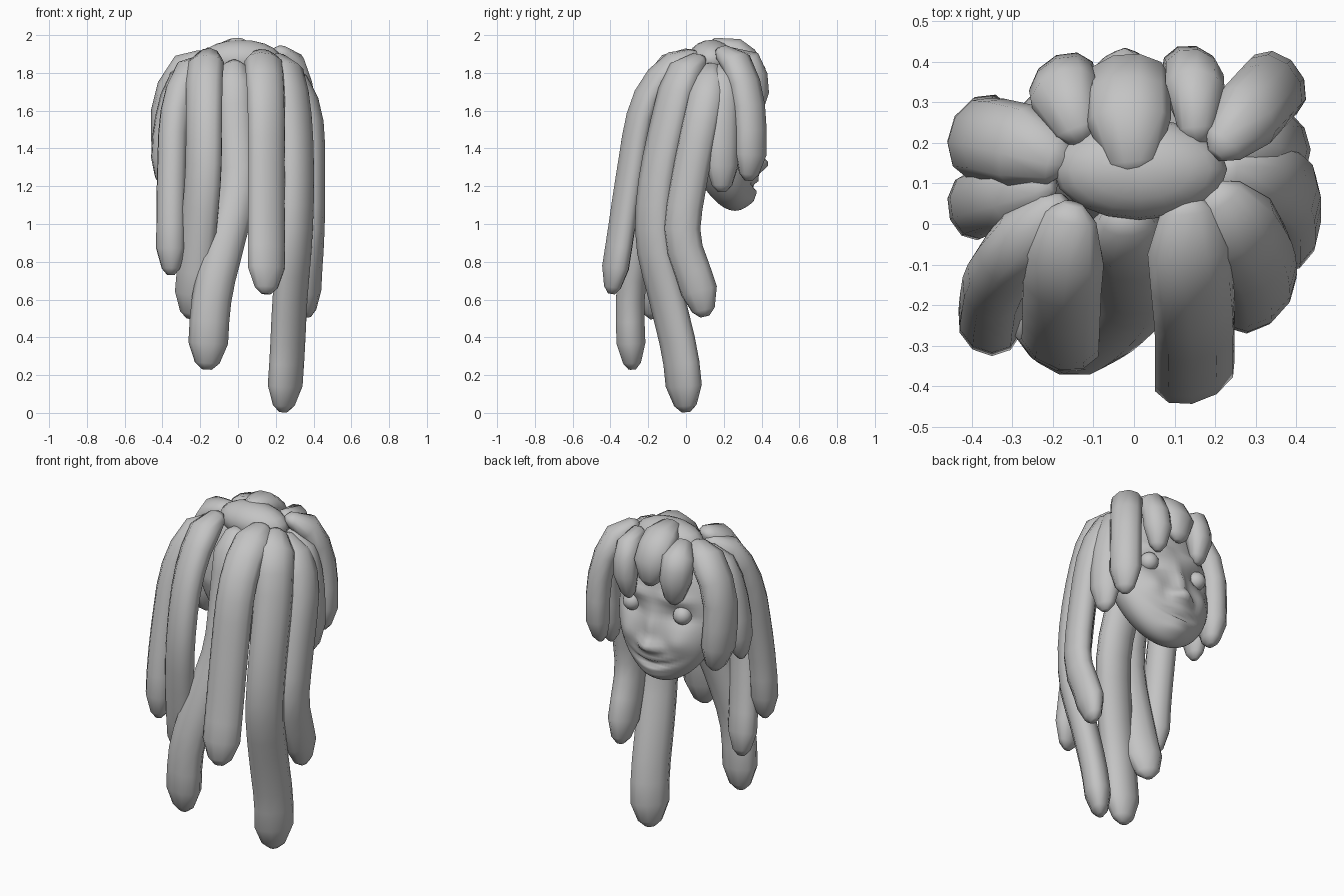
import bpy, bmesh, math
from mathutils import Vector
from mathutils.geometry import interpolate_bezier

if "Cube" in bpy.data.objects:
    bpy.data.objects.remove(bpy.data.objects["Cube"])

grey = bpy.data.materials.new("clay grey")
grey.diffuse_color = (0.55, 0.55, 0.55, 1)
grey.use_nodes = True
grey.node_tree.nodes["Principled BSDF"].inputs["Base Color"].default_value = grey.diffuse_color


def finish(bm, name, angle=60):
    bmesh.ops.recalc_face_normals(bm, faces=bm.faces)
    me = bpy.data.meshes.new(name)
    bm.to_mesh(me)
    bm.free()
    ob = bpy.data.objects.new(name, me)
    bpy.context.collection.objects.link(ob)
    me.materials.append(grey)
    bpy.ops.object.select_all(action='DESELECT')
    ob.select_set(True)
    bpy.context.view_layer.objects.active = ob
    bpy.ops.object.shade_smooth_by_angle(angle=math.radians(angle))
    return ob


def smooth_path(pts):
    """Rounded curve through the points."""
    p = [Vector(q) for q in pts]
    out = []
    for i in range(len(p) - 1):
        a, b = p[i], p[i + 1]
        ta = (b - p[i - 1]) / 6 if i else (b - a) / 3
        tb = (p[i + 2] - a) / 6 if i + 2 < len(p) else (b - a) / 3
        out += interpolate_bezier(a, a + ta, b - tb, b, 9)[:-1]
    return out + [p[-1]]


def lock(name, pts, width, thick, sides=10):
    """Flattened tube with rounded ends, broad side facing outwards."""
    path = smooth_path(pts)
    dist = [0]
    for a, b in zip(path, path[1:]):
        dist.append(dist[-1] + (b - a).length)
    total = dist[-1]

    def at(d):
        for i in range(len(path) - 1):
            if d <= dist[i + 1]:
                f = (d - dist[i]) / (dist[i + 1] - dist[i])
                return path[i].lerp(path[i + 1], f)
        return path[-1]

    mid = path[len(path) // 2]
    side0 = Vector((0, 0, 1)).cross(Vector((mid.x, mid.y - 0.1, 0))).normalized()
    n = max(2, round((total - 0.28) / 0.12))
    stops = [0, 0.035] + [0.14 + (total - 0.28) * i / n for i in range(n + 1)]
    stops += [total - 0.035, total]
    bm = bmesh.new()
    rings = []
    for d in stops:
        t = (at(min(total, d + 0.03)) - at(max(0, d - 0.03))).normalized()
        side = (side0 - t * side0.dot(t)).normalized()
        out = t.cross(side)
        r = min(1, 0.25 + 0.75 * math.sqrt(max(0, min(d, total - d)) / 0.14))
        c = at(d)
        rings.append([bm.verts.new(c + r * (side * width * math.cos(a) + out * thick * math.sin(a)))
                      for a in (2 * math.pi * k / sides for k in range(sides))])
    for a, b in zip(rings, rings[1:]):
        for k in range(sides):
            j = (k + 1) % sides
            bm.faces.new((a[k], a[j], b[j], b[k]))
    bm.faces.new(rings[0])
    bm.faces.new(rings[-1])
    finish(bm, name)


def ball(name, centre, radii, u=16, v=10):
    bm = bmesh.new()
    bmesh.ops.create_uvsphere(bm, u_segments=u, v_segments=v, radius=1)
    for q in bm.verts:
        q.co = Vector([c + r * k for c, r, k in zip(centre, radii, q.co)])
    finish(bm, name)


# Long locks hanging down the back and sides
lock("back_lock_outer_left", [(-.17, .06, 1.86), (-.27, -.04, 1.79), (-.335, -.13, 1.58), (-.35, -.19, 1.3),
                              (-.355, -.235, 1.0), (-.355, -.25, .73)], .084, .078)
lock("back_lock_left", [(-.15, .05, 1.9), (-.175, -.08, 1.83), (-.18, -.22, 1.6), (-.185, -.285, 1.25),
                        (-.22, -.24, .85), (-.25, -.17, .5)], .105, .075)
lock("back_lock_middle", [(-.02, .03, 1.86), (-.02, -.03, 1.75), (-.01, -.09, 1.5), (0, -.17, 1.2),
                          (-.07, -.25, .9), (-.14, -.295, .6), (-.165, -.285, .23)], .105, .08)
lock("back_lock_right", [(.13, .07, 1.9), (.14, -.1, 1.82), (.15, -.23, 1.62), (.15, -.3, 1.25),
                         (.15, -.345, .95), (.15, -.395, .63)], .106, .067)
lock("back_lock_outer_right", [(.19, .09, 1.88), (.26, -.02, 1.79), (.3, -.09, 1.55), (.31, -.16, 1.2),
                               (.3, -.17, .9), (.275, -.1, .6), (.26, -.03, .3), (.24, 0, .005)], .11, .075)
lock("side_lock_right", [(.2, .13, 1.84), (.31, .12, 1.74), (.38, .08, 1.55), (.39, .01, 1.2),
                         (.385, -.02, .93), (.37, .06, .68), (.37, .1, .51)], .1, .07)

# Short locks framing the face
lock("ear_lock_right", [(.2, .2, 1.84), (.31, .2, 1.74), (.365, .195, 1.5), (.365, .19, 1.17)], .09, .065)
lock("ear_lock_left", [(-.2, .1, 1.86), (-.32, .07, 1.74), (-.385, .05, 1.5), (-.4, .04, 1.21)], .085, .065)
lock("temple_lock_right", [(.2, .17, 1.92), (.28, .27, 1.85), (.335, .33, 1.66), (.35, .345, 1.42),
                           (.34, .33, 1.23)], .09, .07)
lock("temple_lock_left", [(-.16, .15, 1.89), (-.3, .2, 1.81), (-.375, .21, 1.62), (-.375, .215, 1.4),
                          (-.355, .23, 1.2)], .105, .08)

# Fringe over the forehead
lock("fringe_middle", [(0, .12, 1.945), (-.012, .23, 1.935), (-.015, .345, 1.84), (-.01, .365, 1.67)], .105, .068)
lock("fringe_right", [(.16, .2, 1.9), (.15, .32, 1.87), (.145, .37, 1.75), (.13, .36, 1.56)], .078, .068)
lock("fringe_left", [(-.13, .2, 1.9), (-.17, .31, 1.87), (-.175, .345, 1.75), (-.16, .345, 1.59)], .09, .07)

# Crown of hair
ball("crown", (.015, .135, 1.87), (.215, .125, .105))

# Head with sculpted face
bm = bmesh.new()
bmesh.ops.create_uvsphere(bm, u_segments=72, v_segments=56, radius=1)


def bump(x, z, cx, cz, sx, sz):
    return math.exp(-((x - cx) / sx) ** 2 - ((z - cz) / sz) ** 2)


for q in bm.verts:
    px, py, pz = q.co
    low = max(0, -pz)
    x = .325 * px * (1 - .08 * low * low)
    y = .16 + .19 * py + .1 * low
    z = 1.49 + .42 * pz
    if py > 0:
        ax = abs(x)
        smile = 1.2 + 1.5 * x * x
        d = .03 * bump(ax, z, 0, 1.42, .035, .09)           # nose bridge
        d += .055 * bump(ax, z, 0, 1.315, .045, .04)        # nose tip
        d += .025 * bump(ax, z, .055, 1.305, .03, .03)      # nostrils
        d -= .03 * bump(ax, z, .16, 1.5, .07, .05)          # eye sockets
        d += .02 * bump(ax, z, .13, 1.6, .1, .03)           # brows
        d += .02 * bump(ax, z, .17, 1.35, .06, .06)         # cheeks
        d -= .022 * bump(ax, z, 0, smile, .13, .014)        # mouth
        d += .014 * bump(ax, z, 0, smile + .03, .1, .02)    # upper lip
        d += .014 * bump(ax, z, 0, smile - .03, .09, .022)  # lower lip
        d += .02 * bump(ax, z, 0, 1.12, .1, .035)           # chin
        y += d * min(1, py * 2)
    q.co = (x - .022, y, z)
finish(bm, "head", 80)

# Eyes
for s, side in ((-1, "left"), (1, "right")):
    ball("eye_" + side, (s * .168 - .022, .303, 1.51), (.053, .053, .053))
